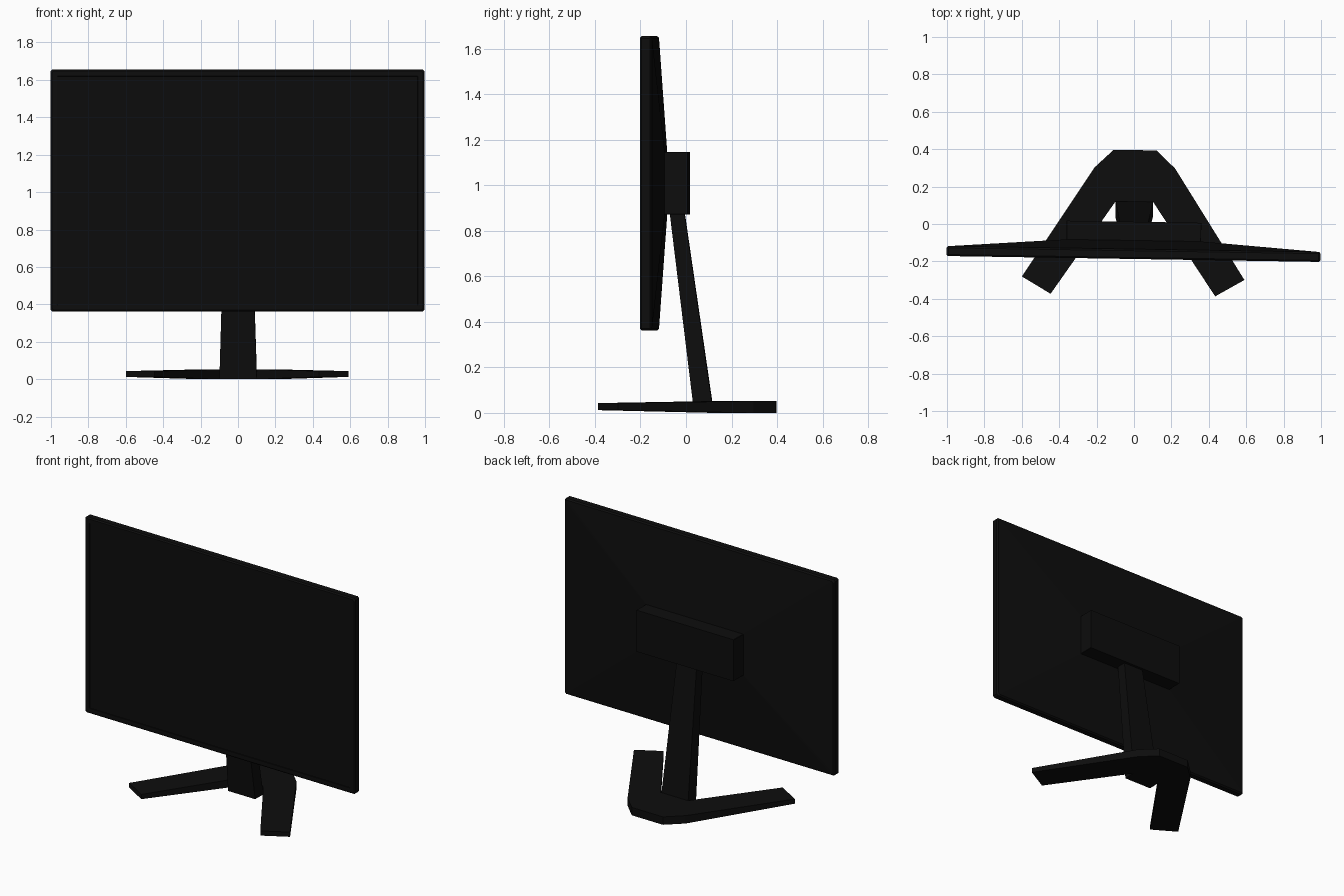
import bpy, bmesh, math

cube = bpy.data.objects.get("Cube")
if cube:
    bpy.data.objects.remove(cube, do_unlink=True)

TURN = math.radians(-0.9)   # the whole monitor is turned slightly


def material(name, value):
    m = bpy.data.materials.new(name)
    m.use_nodes = True
    colour = (value, value, value, 1)
    m.diffuse_color = colour
    m.node_tree.nodes["Principled BSDF"].inputs["Base Color"].default_value = colour
    return m


casing = material("black casing", 0.004)
glass = material("dark screen", 0.0036)


def loft(name, rings, mats=(casing,)):
    """Skin a list of equal-length point rings and cap both ends."""
    bm = bmesh.new()
    loops = [[bm.verts.new(p) for p in ring] for ring in rings]
    n = len(loops[0])
    for a, b in zip(loops, loops[1:]):
        for i in range(n):
            j = (i + 1) % n
            bm.faces.new((a[i], a[j], b[j], b[i]))
    first = bm.faces.new(loops[0])
    bm.faces.new(loops[-1])
    first.material_index = len(mats) - 1
    bmesh.ops.recalc_face_normals(bm, faces=bm.faces)
    mesh = bpy.data.meshes.new(name)
    bm.to_mesh(mesh)
    bm.free()
    for m in mats:
        mesh.materials.append(m)
    obj = bpy.data.objects.new(name, mesh)
    obj.rotation_euler.z = TURN
    bpy.context.collection.objects.link(obj)
    return obj


def panel_ring(hx, hz, y, cut=0.01):
    """Upright rectangle with clipped corners, around the screen centre."""
    quarter = [(hx, hz - cut), (hx - cut, hz)]
    pts = quarter + [(-x, z) for x, z in reversed(quarter)]
    pts += [(-x, -z) for x, z in pts]
    return [(x, y, 1.008 + z) for x, z in pts]


# Display: recessed screen, bezel, rim and tapered back
W, H = 1.0, 0.647
loft("display", [
    panel_ring(W - 0.036, H - 0.036, -0.183, 0.002),
    panel_ring(W - 0.035, H - 0.035, -0.187, 0.002),
    panel_ring(W - 0.008, H - 0.008, -0.187),
    panel_ring(W, H, -0.179),
    panel_ring(W, H, -0.143),
    panel_ring(W - 0.008, H - 0.008, -0.134),
    panel_ring(0.36, 0.137, -0.088, 0.002),
], (casing, glass))

# Mount block behind the display
loft("mount_block", [panel_ring(0.36, 0.137, y, 0.002) for y in (-0.095, 0.012)])


# Leaning, tapered neck
def neck_ring(hx, y0, y1, z):
    return [(-hx, y0, z), (hx, y0, z), (hx, y1, z), (-hx, y1, z)]


loft("neck", [neck_ring(0.1, 0.037, 0.121, 0.002),
              neck_ring(0.073, -0.072, -0.008, 0.89)])

# V-shaped foot, thinner towards the two tips
half = [(0.115, 0.395), (0.215, 0.30), (0.595, -0.29), (0.44, -0.38), (0.10, 0.12)]
outline = half + [(-x, y) for x, y in reversed(half)]


def foot_ring(z_back, z_tip):
    return [(x, y, z_tip if y < 0 else z_back) for x, y in outline]


loft("foot", [foot_ring(0.0, 0.012), foot_ring(0.052, 0.043)])
